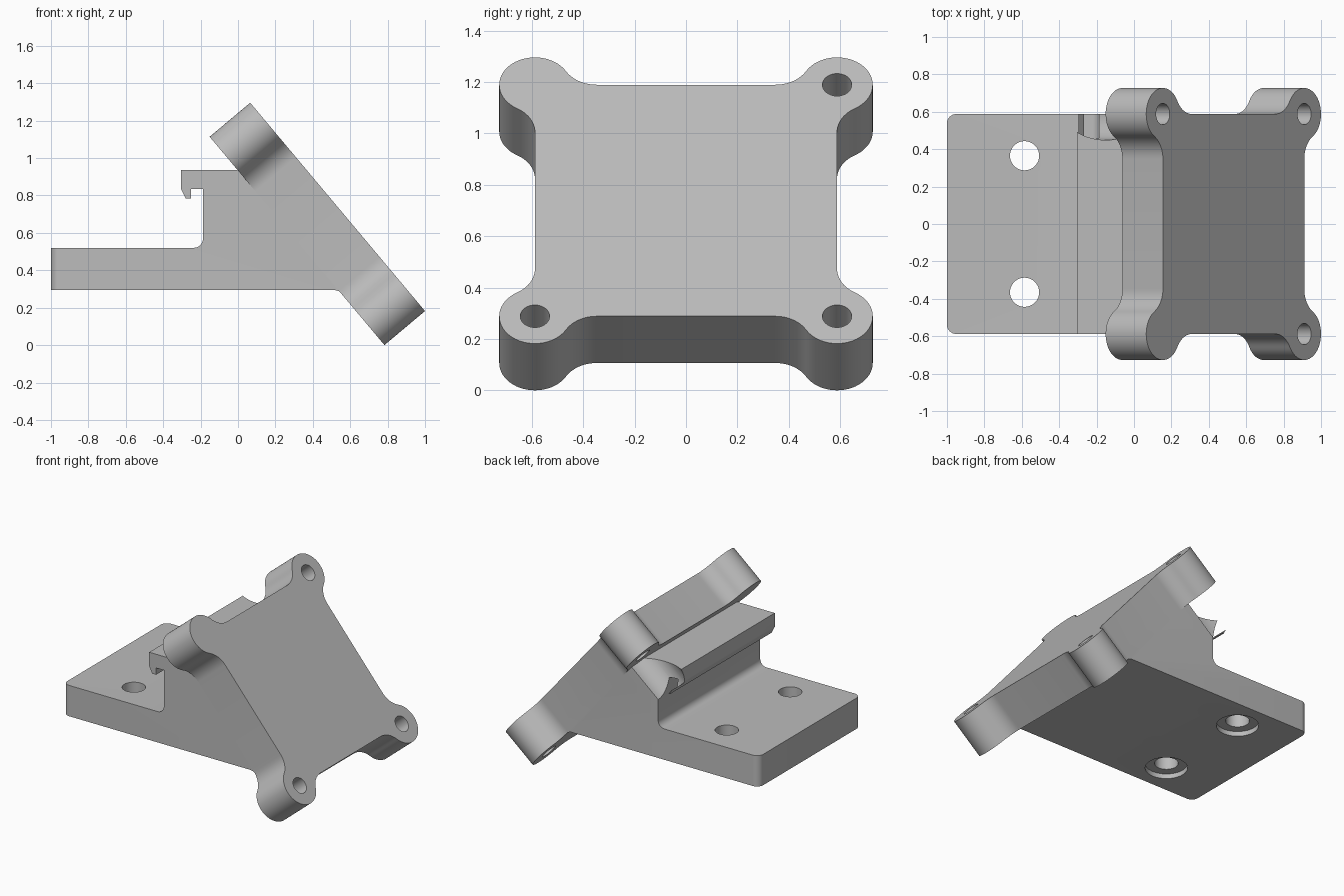
import bpy, bmesh
from math import sin, cos, pi, radians
from mathutils import Matrix, Vector

if "Cube" in bpy.data.objects:
    bpy.data.objects.remove(bpy.data.objects["Cube"])

grey = bpy.data.materials.new("plain grey")
grey.use_nodes = True
GREY = (0.5, 0.5, 0.5, 1)
grey.diffuse_color = GREY
grey.node_tree.nodes["Principled BSDF"].inputs["Base Color"].default_value = GREY

TILT = radians(50)
HOLE = 0.588       # hole offset and straight plate edge
LOBE = 0.139       # corner lobe and fillet radius
THICK = 0.283

# Tilted plate frame: local x across, local y up the slope, local z outward
across = Vector((0, 1, 0))
slope = Vector((-cos(TILT), 0, sin(TILT)))
normal = Vector((sin(TILT), 0, cos(TILT)))
PLATE = Matrix((across, slope, normal)).transposed().to_4x4()
PLATE.translation = (0.5325, 0, 0.739)

# Side profile frame: local x = x, local y = z, extruded along -y
SIDE = Matrix.Rotation(pi / 2, 4, 'X')


def arc(cx, cy, r, start, end, steps):
    angles = [radians(start + (end - start) * i / steps) for i in range(steps + 1)]
    return [(cx + r * cos(a), cy + r * sin(a)) for a in angles]


def prism(name, points, low, high, frame):
    """Extrude a closed outline from low to high along the frame's z."""
    bm = bmesh.new()
    face = bm.faces.new([bm.verts.new((x, y, low)) for x, y in points])
    top = bmesh.ops.extrude_face_region(bm, geom=[face])["geom"]
    verts = [g for g in top if isinstance(g, bmesh.types.BMVert)]
    bmesh.ops.translate(bm, verts=verts, vec=(0, 0, high - low))
    bm.transform(frame)
    bmesh.ops.recalc_face_normals(bm, faces=bm.faces)
    mesh = bpy.data.meshes.new(name)
    bm.to_mesh(mesh)
    bm.free()
    mesh.materials.append(grey)
    obj = bpy.data.objects.new(name, mesh)
    bpy.context.collection.objects.link(obj)
    return obj


def cylinder(name, x, y, r, low, high, frame):
    return prism(name, arc(x, y, r, 0, 352.5, 47), low, high, frame)


def combine(target, tool, operation):
    """Apply a boolean and discard the tool."""
    mod = target.modifiers.new(operation, 'BOOLEAN')
    mod.operation, mod.solver, mod.object = operation, 'EXACT', tool
    bpy.context.view_layer.objects.active = target
    bpy.ops.object.modifier_apply(modifier=mod.name)
    bpy.data.objects.remove(tool)


# Wedge body with foot, inner fillet, slot and hooked lip
profile = [(-1, 0.295), (0.515, 0.295), (0.54, 0.288), (0.56, 0.27), (0.62, 0.295),
           (0.06, 0.935), (-0.305, 0.935), (-0.305, 0.835), (-0.28, 0.785),
           (-0.25, 0.785), (-0.25, 0.835), (-0.187, 0.835)]
profile += arc(-0.237, 0.57, 0.05, 0, -90, 8) + [(-1, 0.52)]
bracket = prism("mounting_bracket", profile, -HOLE, HOLE, SIDE)

# Rounded vertical corners of the foot
bm = bmesh.new()
bm.from_mesh(bracket.data)
corners = [e for e in bm.edges if all(v.co.x < -0.99 for v in e.verts)
           and abs(e.verts[0].co.z - e.verts[1].co.z) > 0.1]
bmesh.ops.bevel(bm, geom=corners, offset=0.05, segments=8, profile=0.5, affect='EDGES')
bm.to_mesh(bracket.data)
bm.free()

# Foot holes, counterbored underneath, and screw clearance through the lip
for side in (-1, 1):
    y = side * 0.365
    combine(bracket, cylinder("foot_hole", -0.585, y, 0.078, 0.2, 0.6, Matrix()), 'DIFFERENCE')
    combine(bracket, cylinder("counterbore", -0.585, y, 0.14, 0.2, 0.33, Matrix()), 'DIFFERENCE')
    combine(bracket, cylinder("clearance", side * HOLE, HOLE, LOBE, -0.584, -0.25, PLATE),
            'DIFFERENCE')

# Plate outline: one lobed corner, turned four times
off = LOBE * 3 ** 0.5
corner = arc(HOLE + LOBE, HOLE - off, LOBE, 180, 120, 10)
corner += arc(HOLE, HOLE, LOBE, -60, 150, 32)[1:]
corner += arc(HOLE - off, HOLE + LOBE, LOBE, -30, -90, 10)[1:]
outline = []
for turn in range(4):
    c, s = cos(turn * pi / 2), sin(turn * pi / 2)
    outline += [(c * x - s * y, s * x + c * y) for x, y in corner]
combine(bracket, prism("tilted_plate", outline, -THICK, 0, PLATE), 'UNION')

# Corner holes through the plate
for x in (-HOLE, HOLE):
    for y in (-HOLE, HOLE):
        combine(bracket, cylinder("corner_hole", x, y, 0.057, -0.35, 0.1, PLATE), 'DIFFERENCE')

bpy.ops.object.select_all(action='DESELECT')
bracket.select_set(True)
bpy.context.view_layer.objects.active = bracket
bpy.ops.object.shade_smooth_by_angle(angle=radians(30))
